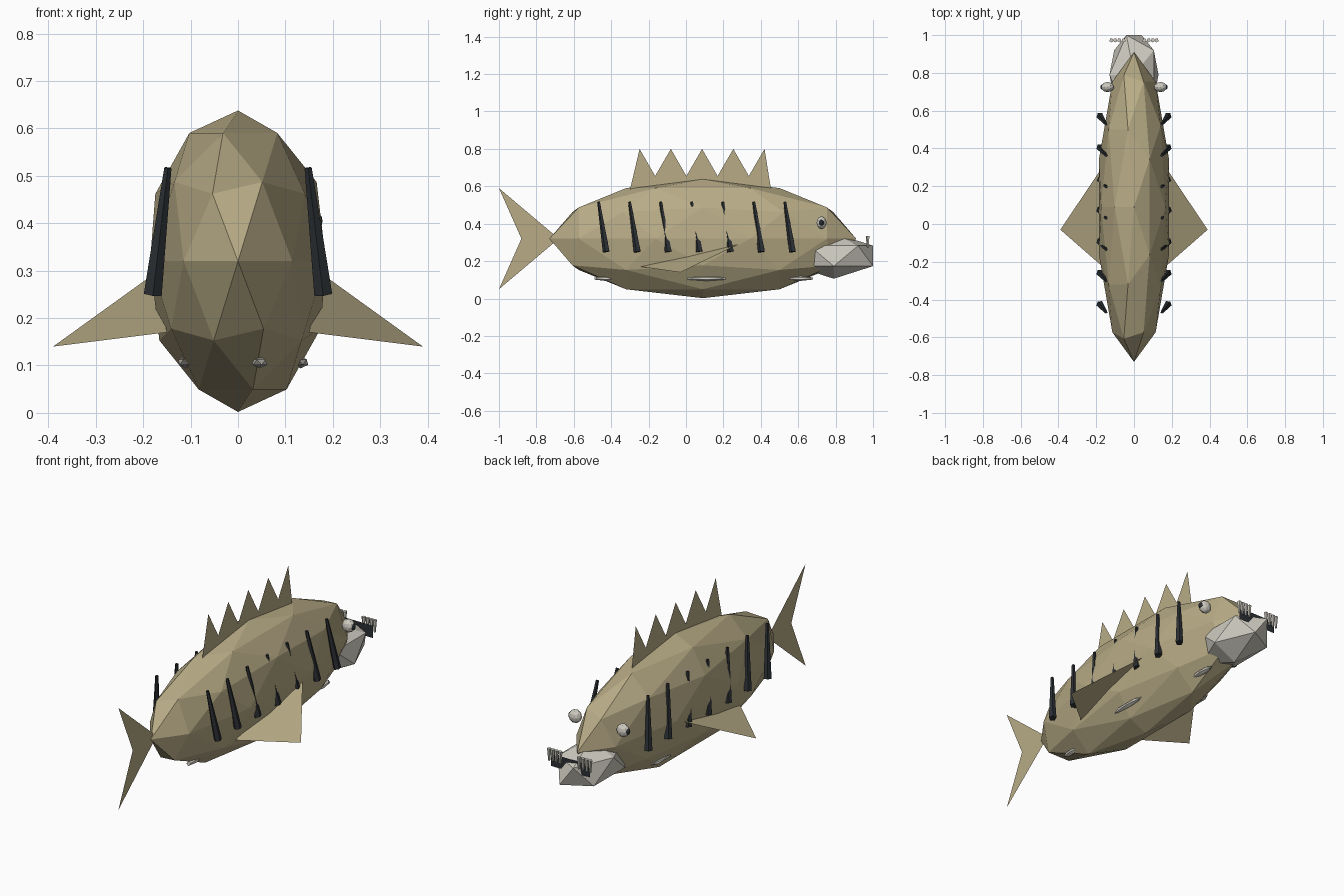
import bpy
from math import pi
from mathutils import Vector

if "Cube" in bpy.data.objects:
    bpy.data.objects.remove(bpy.data.objects["Cube"])


def material(name, rgb):
    m = bpy.data.materials.new(name)
    m.diffuse_color = (*rgb, 1)
    m.use_nodes = True
    m.node_tree.nodes["Principled BSDF"].inputs["Base Color"].default_value = m.diffuse_color
    return m


SCALE = material("olive_tan", (0.48, 0.41, 0.24))
DARK = material("dark_slate", (0.025, 0.03, 0.035))
PALE = material("pale_bone", (0.62, 0.60, 0.53))


def finish(ob, name, mat):
    ob.name = name
    ob.data.materials.append(mat)
    return ob


def ball(name, loc, radii, sub, mat):
    bpy.ops.mesh.primitive_ico_sphere_add(subdivisions=sub, radius=1, location=loc,
                                          rotation=(0, 0, pi))
    ob = bpy.context.object
    ob.scale = radii
    return finish(ob, name, mat)


def sheet(name, points, mat):
    # single flat polygon without thickness
    me = bpy.data.meshes.new(name)
    me.from_pydata(points, [], [range(len(points))])
    ob = bpy.data.objects.new(name, me)
    bpy.context.collection.objects.link(ob)
    return finish(ob, name, mat)


def spike(name, a, b, r1, r2, sides, mat):
    # tapered rod from a to b
    a, b = Vector(a), Vector(b)
    d = b - a
    bpy.ops.mesh.primitive_cone_add(vertices=sides, radius1=r1, radius2=r2,
                                    depth=d.length, location=(a + b) / 2)
    ob = bpy.context.object
    ob.rotation_euler = d.to_track_quat('Z', 'Y').to_euler()
    return finish(ob, name, mat)


# Body and lower jaw
ball("body", (0, 0.09, 0.32), (0.195, 0.82, 0.318), 2, SCALE)
ball("lower_jaw", (0, 0.79, 0.228), (0.145, 0.247, 0.122), 1, PALE)

# Tail fin, split down the middle notch
for s in (1, -1):
    sheet("tail_fin", [(0, -0.68, 0.32), (0, -1, 0.32 + s * 0.27), (0, -0.88, 0.32)], SCALE)

# Spiny back fin
outline = [(0, -0.30, 0.58)]
for i in range(5):
    y = -0.248 + i * 0.167
    outline.append((0, y, 0.80))
    if i < 4:
        outline.append((0, y + 0.083, 0.655))
outline.append((0, 0.455, 0.58))
sheet("back_fin", outline, SCALE)

# Mouth line
sheet("mouth", [(-0.115, 0.965, 0.24), (0.115, 0.965, 0.24),
                (0.115, 0.965, 0.305), (-0.115, 0.965, 0.305)], DARK)

for s in (1, -1):
    # Side fins
    sheet("side_fin", [(s * 0.175, 0.29, 0.295), (s * 0.39, -0.03, 0.14),
                       (s * 0.15, -0.24, 0.17)], SCALE)
    # Eyes
    ball("eye", (s * 0.14, 0.725, 0.405), (0.035, 0.027, 0.035), 2, PALE)
    ball("pupil", (s * 0.162, 0.725, 0.405), (0.017, 0.016, 0.019), 2, DARK)
    # Flank stripes
    for i in range(7):
        y = -0.425 + i * 0.166
        spike("stripe", (s * 0.18, y, 0.25), (s * 0.148, y - 0.042, 0.517),
              0.02, 0.008, 5, DARK)
    # Teeth
    for x in (0.055, 0.078, 0.1, 0.12):
        spike("tooth", (s * x, 0.972, 0.27), (s * x, 0.972, 0.335), 0.005, 0.011, 5, PALE)

# Belly spots, alternating sides
for x, y, h in ((0.045, -0.43, 0.07), (-0.11, -0.17, 0.1), (0.132, 0.11, 0.12),
                (-0.11, 0.36, 0.1), (0.06, 0.61, 0.08)):
    ball("belly_spot", (x, y, 0.107), (0.018, h, 0.013), 1, PALE)
